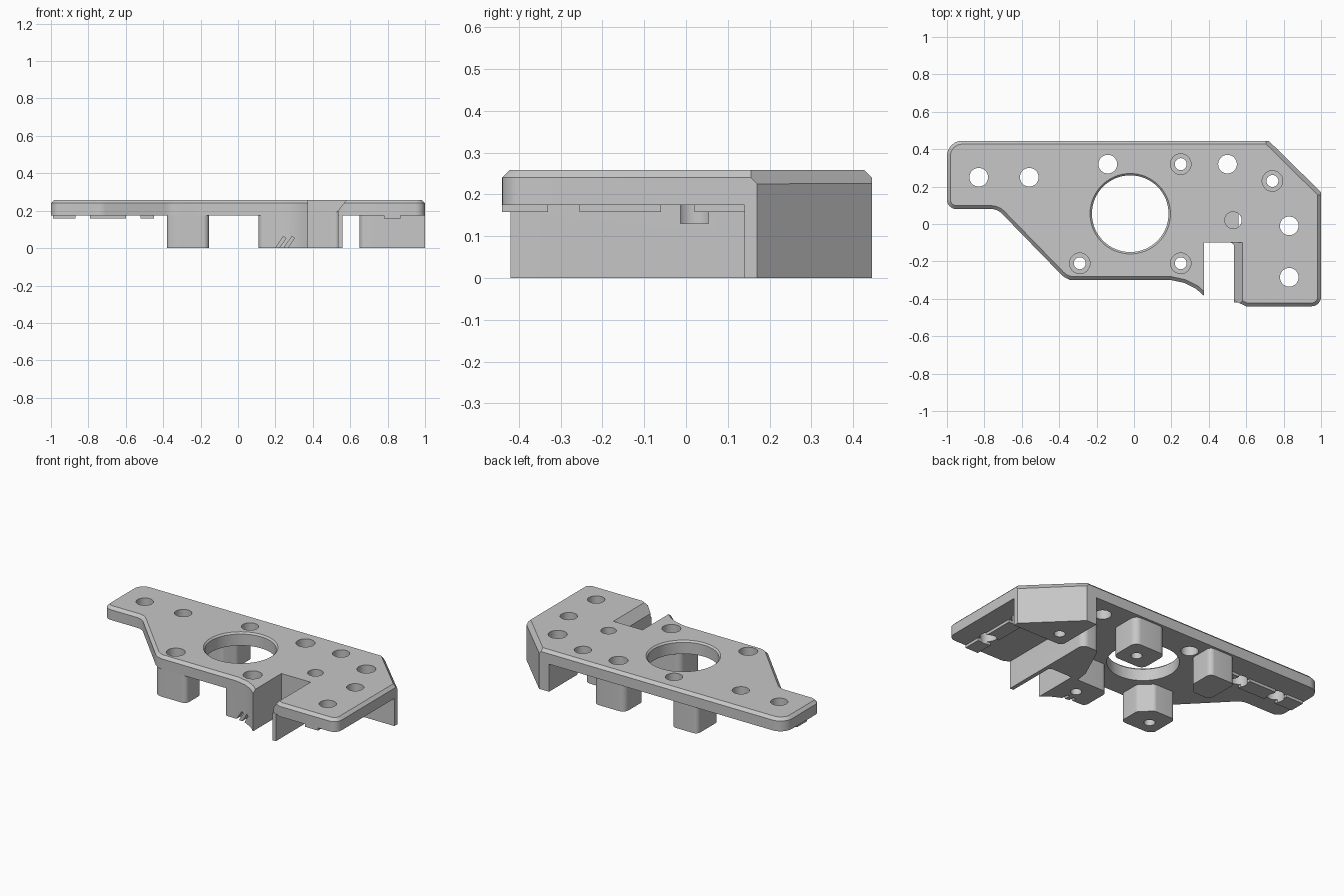
import bpy, bmesh, math
from mathutils import Vector

if "Cube" in bpy.data.objects:
    bpy.data.objects.remove(bpy.data.objects["Cube"])

TOP, UNDER, RAIL = 0.258, 0.175, 0.158

grey = bpy.data.materials.new("plain_grey")
grey.use_nodes = True
colour = (0.57, 0.57, 0.57, 1)
grey.diffuse_color = colour
grey.node_tree.nodes["Principled BSDF"].inputs["Base Color"].default_value = colour


def rounded(points, steps=6):
    """Outline from (x, y, corner radius) points, with arcs at the corners."""
    out = []
    for i, (x, y, r) in enumerate(points):
        p = Vector((x, y))
        if r == 0:
            out.append(p)
            continue
        a = (Vector(points[i - 1][:2]) - p).normalized()
        b = (Vector(points[(i + 1) % len(points)][:2]) - p).normalized()
        half = a.angle(b) / 2
        centre = p + (a + b).normalized() * r / math.sin(half)
        start = (p + a * r / math.tan(half) - centre).normalized()
        end = (p + b * r / math.tan(half) - centre).normalized()
        for k in range(steps + 1):
            arm = start.lerp(end, k / steps).normalized()
            out.append(centre + arm * r)
    return out


def finish(name, bm):
    bmesh.ops.recalc_face_normals(bm, faces=bm.faces)
    mesh = bpy.data.meshes.new(name)
    bm.to_mesh(mesh)
    bm.free()
    mesh.materials.append(grey)
    obj = bpy.data.objects.new(name, mesh)
    bpy.context.collection.objects.link(obj)
    return obj


def prism_mesh(outline, low, high):
    bm = bmesh.new()
    face = bm.faces.new([bm.verts.new((p.x, p.y, low)) for p in outline])
    top = bmesh.ops.extrude_face_region(bm, geom=[face])["geom"]
    for v in top:
        if isinstance(v, bmesh.types.BMVert):
            v.co.z = high
    bmesh.ops.recalc_face_normals(bm, faces=bm.faces)
    return bm


def prism(name, points, low, high):
    return finish(name, prism_mesh(rounded(points), low, high))


def block(name, x0, x1, y0, y1, low, high, r=0):
    return prism(name, [(x0, y0, r), (x1, y0, r), (x1, y1, r), (x0, y1, r)], low, high)


cutters = []


def cut_cylinder(x, y, r, low, high, r_top=None, sides=32):
    bm = bmesh.new()
    bmesh.ops.create_cone(bm, cap_ends=True, segments=sides, radius1=r,
                          radius2=r_top or r, depth=high - low)
    bmesh.ops.translate(bm, verts=bm.verts, vec=(x, y, (low + high) / 2))
    cutters.append(finish("hole_cutter", bm))


def cut_box(size, centre, tilt):
    obj = block("box_cutter", -size[0] / 2, size[0] / 2, -size[1] / 2, size[1] / 2,
                -size[2] / 2, size[2] / 2)
    obj.location = centre
    obj.rotation_euler.y = tilt
    cutters.append(obj)


# Front lip that sweeps out to a point beside the slot
sweep = [(0.2, -0.3, 0), (0.27, -0.315, 0), (0.33, -0.345, 0), (0.375, -0.385, 0)]

# Plate with chamfered upper rim
bm = prism_mesh(rounded([
    (-1, 0.08, 0.05), (-0.73, 0.08, 0.08), (-0.36, -0.3, 0.1), *sweep,
    (0.375, -0.1, 0), (0.535, -0.1, 0.02), (0.535, -0.41, 0), (0.6, -0.44, 0),
    (1, -0.44, 0.05), (1, 0.17, 0), (0.72, 0.445, 0), (-1, 0.445, 0.08)]), UNDER, TOP)
rim = []
for e in bm.edges:
    mid = (e.verts[0].co + e.verts[1].co) / 2
    in_slot = 0.373 < mid.x < 0.537 and -0.35 < mid.y < -0.05
    if min(v.co.z for v in e.verts) > TOP - 0.001 and not in_slot:
        rim.append(e)
bmesh.ops.bevel(bm, geom=rim, offset=0.018, segments=1, affect='EDGES')
# Deeper chamfer on the slanted corner
bmesh.ops.bisect_plane(bm, geom=bm.verts[:] + bm.edges[:] + bm.faces[:],
                       plane_co=(1, 0.17, 0.225), plane_no=(0.7, 0.71, 0.7),
                       clear_outer=True)
bmesh.ops.holes_fill(bm, edges=[e for e in bm.edges if e.is_boundary])
plate = finish("plate", bm)

# Legs under the plate
parts = [
    plate,
    prism("slot_wall", [(0.11, -0.3, 0.03), *sweep, (0.375, -0.1, 0), (0.535, -0.1, 0.02),
                        (0.535, -0.42, 0), (0.56, -0.42, 0), (0.56, 0.22, 0.04),
                        (0.45, 0.22, 0.04), (0.34, -0.02, 0.03), (0.33, -0.1, 0),
                        (0.11, -0.1, 0.04)], 0, UNDER),
    prism("corner_block", [(0.65, 0.14, 0.03), (1, 0.14, 0), (1, 0.17, 0),
                           (0.72, 0.445, 0), (0.65, 0.445, 0)], 0, UNDER),
    prism("front_leg", [(-0.38, -0.28, 0.03), (-0.34, -0.3, 0), (-0.155, -0.3, 0.03),
                        (-0.155, -0.16, 0.03), (-0.23, -0.09, 0.03), (-0.38, -0.09, 0.03)],
          0, UNDER),
    block("back_leg", 0.13, 0.35, 0.23, 0.43, 0, UNDER, 0.04),
    prism("back_right_leg", [(-0.38, 0.21, 0.04), (-0.26, 0.21, 0.03), (-0.2, 0.28, 0.03),
                             (-0.2, 0.43, 0.03), (-0.38, 0.43, 0.03)], 0, UNDER),
]

# Rails split by strap grooves
for x0, x1 in ((-0.99, -0.87), (-0.79, -0.6), (-0.52, -0.45)):
    parts.append(block("side_rail", x0, x1, 0.2, 0.3, RAIL, UNDER))
for y0, y1 in ((-0.44, -0.33), (-0.255, -0.06), (0.02, 0.14)):
    parts.append(block("front_rail", 0.78, 0.87, y0, y1, RAIL, UNDER))

# Central opening with a chamfered rim
cut_cylinder(-0.02, 0.055, 0.205, -0.1, 0.3, sides=64)
cut_cylinder(-0.02, 0.055, 0.195, TOP - 0.02, TOP + 0.01, 0.225, sides=64)
# Plain holes
for x, y in ((-0.83, 0.25), (-0.56, 0.25), (-0.14, 0.32), (0.5, 0.32),
             (0.83, -0.01), (0.83, -0.285)):
    cut_cylinder(x, y, 0.05, -0.1, 0.3)
# Stepped screw holes
for x, y in ((-0.29, -0.21), (0.25, -0.21), (0.25, 0.32), (0.74, 0.23)):
    cut_cylinder(x, y, 0.032, -0.1, 0.3)
    cut_cylinder(x, y, 0.055, 0.12, 0.3)
# Blind hole
cut_cylinder(0.53, 0.02, 0.045, 0.13, 0.3)
# Sloped lead-in along the slot
cut_box((0.1, 0.4, 0.1), (0.518, -0.3, 0.26), -0.91)
# Slanted slits at the foot of the front lip
for x in (0.23, 0.275):
    cut_box((0.016, 0.1, 0.14), (x - 0.02, -0.32, 0), 0.6)


def bounds(obj):
    pts = [obj.matrix_world @ Vector(c) for c in obj.bound_box]
    return [(min(p[i] for p in pts), max(p[i] for p in pts)) for i in range(3)]


# Apply each cut where it meets a part
bpy.context.view_layer.update()
for obj in parts:
    box = bounds(obj)
    for c in cutters:
        if all(a[0] < b[1] and b[0] < a[1] for a, b in zip(box, bounds(c))):
            mod = obj.modifiers.new("cut", 'BOOLEAN')
            mod.object, mod.operation, mod.solver = c, 'DIFFERENCE', 'EXACT'
    bpy.ops.object.select_all(action='DESELECT')
    obj.select_set(True)
    bpy.context.view_layer.objects.active = obj
    for mod in list(obj.modifiers):
        bpy.ops.object.modifier_apply(modifier=mod.name)
    bpy.ops.object.shade_smooth_by_angle(angle=math.radians(25))
for c in cutters:
    bpy.data.objects.remove(c)
